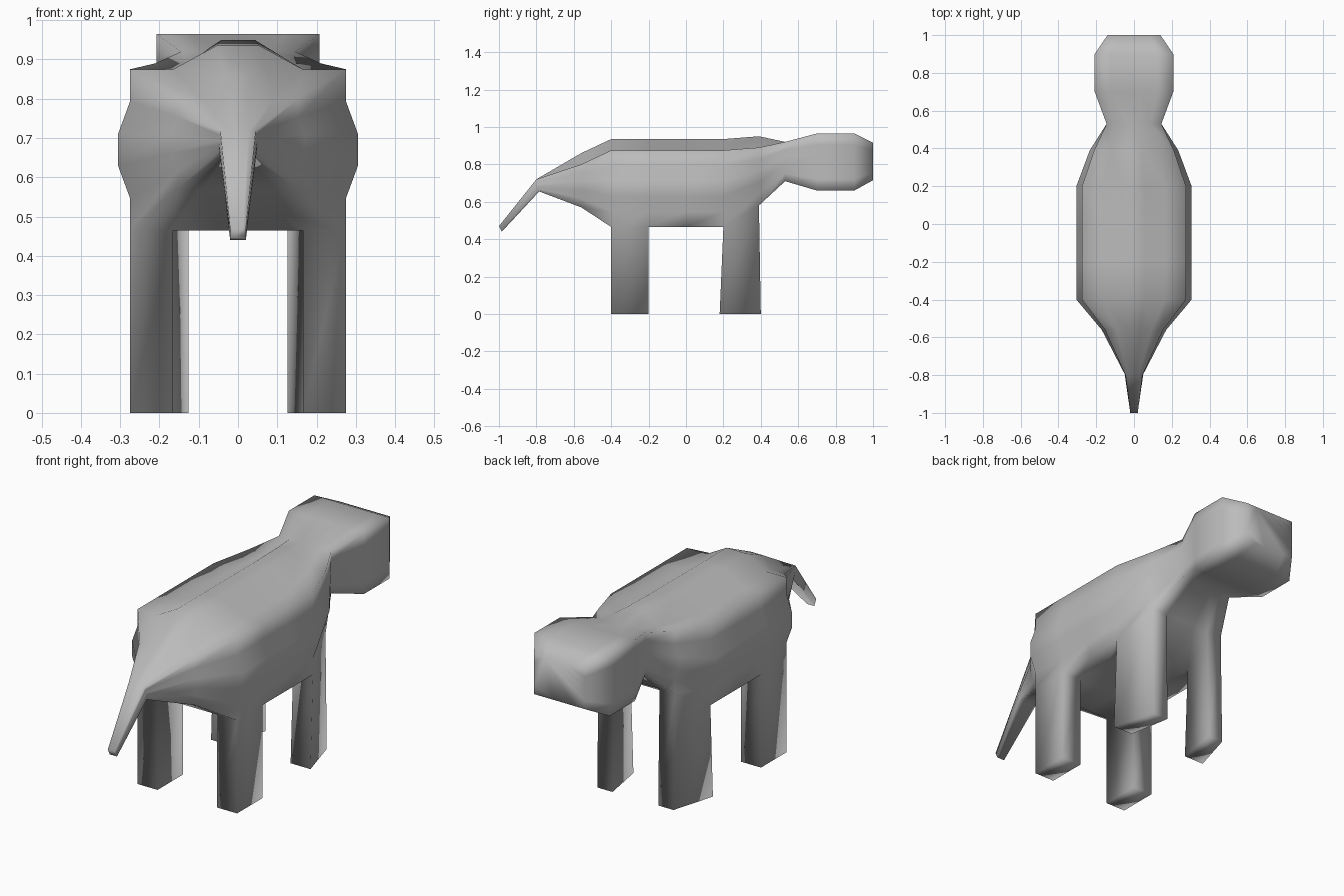
import bpy, bmesh

cube = bpy.data.objects.get("Cube")
if cube:
    bpy.data.objects.remove(cube, do_unlink=True)

# One plain colour
grey = bpy.data.materials.new("plain_grey")
grey.use_nodes = True
colour = (0.5, 0.5, 0.5, 1)
grey.diffuse_color = colour
grey.node_tree.nodes["Principled BSDF"].inputs["Base Color"].default_value = colour

N = 5  # cells along each side of a square section

# Sections from tail tip to muzzle: y, half width, bottom, top, spine rise, flank bulge, lean
SECTIONS = [
    (-1.0, 0.02, 0.44, 0.47, 0, 1.0, 0.015),
    (-0.8, 0.045, 0.655, 0.72, 0, 1.1, 0.015),
    (-0.56, 0.154, 0.57, 0.80, 0.06, 1.11, 0),
    (-0.4, 0.275, 0.465, 0.875, 0.06, 1.11, 0),
    (-0.2, 0.275, 0.465, 0.875, 0.06, 1.11, 0),
    (0.0, 0.275, 0.465, 0.875, 0.06, 1.11, 0),
    (0.2, 0.275, 0.465, 0.875, 0.06, 1.11, 0),
    (0.39, 0.211, 0.58, 0.89, 0.06, 1.11, 0),
    (0.53, 0.145, 0.71, 0.92, 0, 1.0, 0),
    (0.7, 0.208, 0.66, 0.965, 0, 1.0, 0),
    (0.9, 0.208, 0.66, 0.965, 0, 1.0, 0),
    (1.0, 0.14, 0.715, 0.915, 0, 1.0, 0),
]
HIND, FORE = 3, 6  # sections where each pair of legs starts

# Square outline in grid steps, starting along the belly
outline = ([(i, 0) for i in range(N)] + [(N, i) for i in range(N)]
           + [(N - i, N) for i in range(N)] + [(0, N - i) for i in range(N)])


def section(bm, y, half, low, high, rise, bulge, lean):
    """Add one ring of vertices across the body."""
    ring = []
    for i, j in outline:
        x = half * (2 * i / N - 1)
        z = low + (high - low) * j / N
        if i in (0, N) and j in (2, 3):
            x *= bulge
        if j == N and i in (2, 3):
            z += rise
        ring.append(bm.verts.new((x, y + lean * (1 - j / N), z)))
    return ring


def pull_leg(bm, face, front):
    """Extrude one belly face down to the ground."""
    result = bmesh.ops.extrude_discrete_faces(bm, faces=[face])
    foot = result["faces"][0]
    for v in foot.verts:
        if front:
            v.co.y = 0.4 if v.co.y > 0.3 else 0.18
        v.co.z = 0


bm = bmesh.new()

# Tail, trunk, neck and head as one skin
rings = [section(bm, *s) for s in SECTIONS]
skin = {}
for s, (a, b) in enumerate(zip(rings, rings[1:])):
    for k in range(len(a)):
        n = (k + 1) % len(a)
        skin[s, k] = bm.faces.new((a[k], a[n], b[n], b[k]))
bm.faces.new(rings[0])
bm.faces.new(list(reversed(rings[-1])))

# Four legs from the outer belly faces
for s in (HIND, FORE):
    for k in (0, N - 1):
        pull_leg(bm, skin[s, k], s == FORE)

bmesh.ops.recalc_face_normals(bm, faces=bm.faces[:])
for f in bm.faces:
    f.smooth = True

mesh = bpy.data.meshes.new("animal_body")
bm.to_mesh(mesh)
bm.free()
mesh.materials.append(grey)
bpy.context.collection.objects.link(bpy.data.objects.new("animal_body", mesh))
